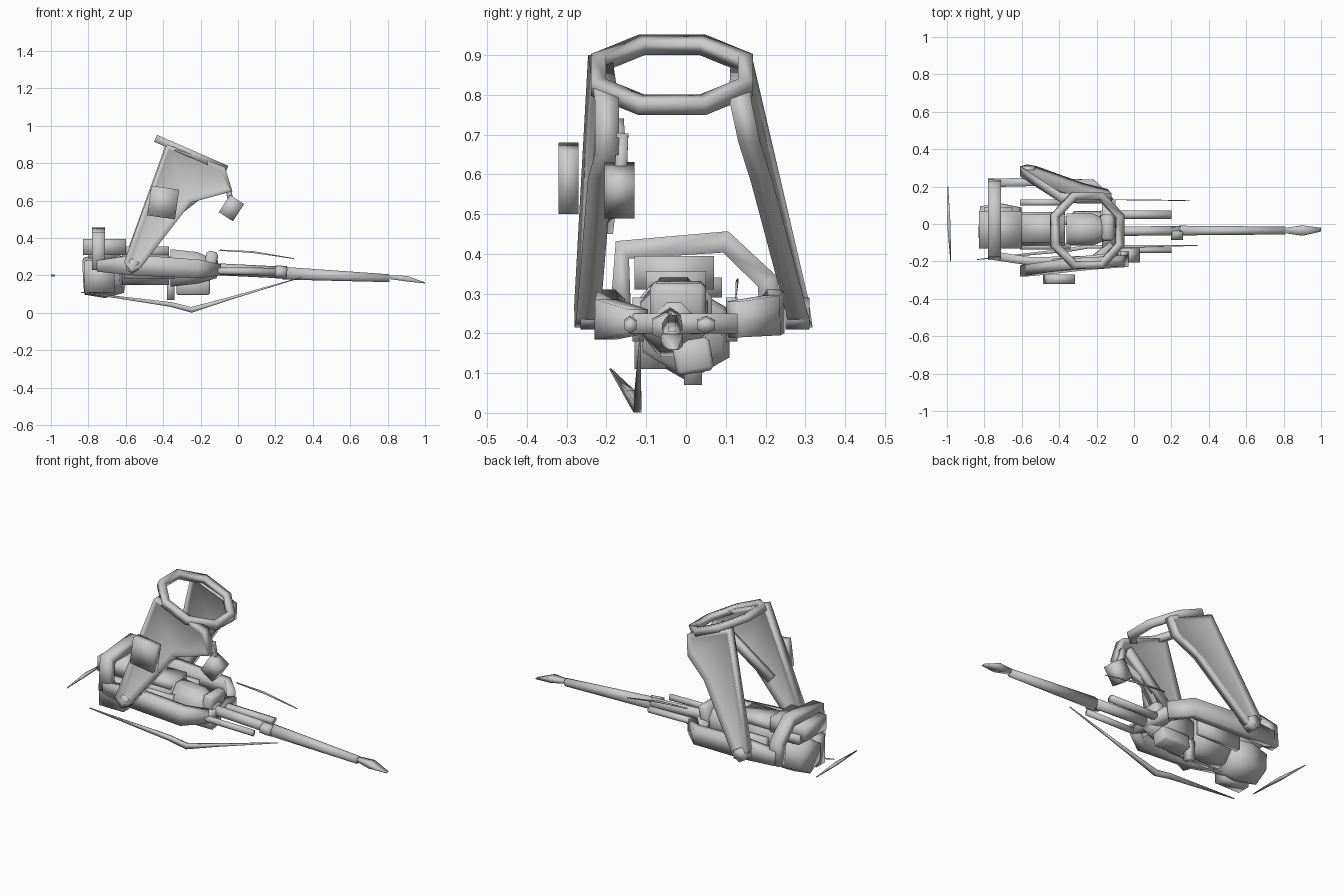
import bpy, bmesh, math
from mathutils import Vector, Matrix

if "Cube" in bpy.data.objects:
    bpy.data.objects.remove(bpy.data.objects["Cube"])


def finish(name, bm):
    bmesh.ops.recalc_face_normals(bm, faces=bm.faces)
    me = bpy.data.meshes.new(name)
    bm.to_mesh(me)
    bm.free()
    ob = bpy.data.objects.new(name, me)
    bpy.context.collection.objects.link(ob)
    me.shade_smooth()
    return ob


def box(name, lo, hi, rot=(0, 0, 0), bevel=0.0):
    lo, hi = Vector(lo), Vector(hi)
    bm = bmesh.new()
    bmesh.ops.create_cube(bm, size=1)
    bmesh.ops.scale(bm, vec=hi - lo, verts=bm.verts)
    if bevel:
        bmesh.ops.bevel(bm, geom=bm.edges[:], offset=bevel, segments=1, affect='EDGES')
    ob = finish(name, bm)
    ob.location = (lo + hi) / 2
    ob.rotation_euler = [math.radians(a) for a in rot]
    return ob


def sweep(name, pts, sizes, hint=(0, 0, 1), sides=4, closed=False):
    """Section swept along points; sizes are (across, along hint) per point."""
    pts = [Vector(p) for p in pts]
    n = len(pts)
    if isinstance(sizes, tuple):
        sizes = [sizes] * n
    bm = bmesh.new()
    rings = []
    k = 1 / math.cos(math.pi / sides)
    for i, p in enumerate(pts):
        a = pts[i - 1] if (closed or i) else p
        b = pts[(i + 1) % n] if (closed or i < n - 1) else p
        t = (b - a).normalized()
        s = t.cross(Vector(hint)).normalized()
        u = s.cross(t)
        w, h = sizes[i]
        rings.append([bm.verts.new(p + s * w / 2 * k * math.cos(2 * math.pi * (j + .5) / sides)
                                   + u * h / 2 * k * math.sin(2 * math.pi * (j + .5) / sides))
                      for j in range(sides)])
    for i in range(n if closed else n - 1):
        r, q = rings[i], rings[(i + 1) % n]
        for j in range(sides):
            bm.faces.new((r[j], r[(j + 1) % sides], q[(j + 1) % sides], q[j]))
    if not closed:
        bm.faces.new(rings[0])
        bm.faces.new(rings[-1])
    return finish(name, bm)


def arm(name, profile, side, y0, lean, toe, thick):
    """Support arm leaning and toeing inward, with a recessed panel on both faces."""
    bm = bmesh.new()
    loops = []
    for d in (-.5, .5):
        loops.append([bm.verts.new((x, side * (y0 - lean * (z - .22) - toe * (x + .57) + d * thick), z))
                      for x, z in profile])
    caps = [bm.faces.new(l) for l in loops]
    n = len(profile)
    for i in range(n):
        j = (i + 1) % n
        bm.faces.new((loops[0][i], loops[0][j], loops[1][j], loops[1][i]))
    bmesh.ops.recalc_face_normals(bm, faces=bm.faces)
    bmesh.ops.inset_individual(bm, faces=caps, thickness=0.03, depth=-0.015)
    return finish(name, bm)


# Barrel, sleeve and muzzle
sweep("barrel", [(.24, -.035, .212), (.81, -.035, .185)], [(.052, .068), (.042, .042)], sides=8)
sweep("barrel_sleeve", [(-.15, -.04, .235), (.25, -.035, .215)], (.05, .055), sides=6)
sweep("muzzle", [(.815, -.035, .19), (.90, -.035, .183), (1, -.03, .16)],
      [(.03, .02), (.055, .03), (.02, .005)])
for y, w in ((.05, .045), (-.14, .03)):
    sweep("recoil_rod", [(-.18, y, .225), (.2, y, .22)], (w, .035), sides=6)
sweep("sleeve_collar", [(.2, -.05, .22), (.26, -.05, .215)], (.07, .06), sides=6)

# Breech and receiver
sweep("breech_rear", [(-.62, -.025, .25), (-.37, -.025, .25)], (.18, .2), sides=8)
sweep("breech_front", [(-.36, -.03, .24), (-.22, -.03, .24), (-.11, -.03, .23)],
      [(.17, .2), (.17, .17), (.08, .09)], sides=8)
for y in (-.12, .115):
    box("breech_side_plate", (-.61, y - .015, .18), (-.34, y + .015, .29))
box("breech_top_cover", (-.6, -.1, .3), (-.37, .05, .355))
box("trunnion_bracket", (-.18, -.09, .2), (-.115, .05, .33), (0, 12, 0), .015)
box("lower_sight_box", (-.33, -.03, .1), (-.15, .065, .185), (10, 0, 0), .01)
box("lower_post", (-.38, -.005, .07), (-.34, .04, .2))
box("cross_bar", (-.17, -.15, .2), (-.1, .13, .25))

# Rear housing
sweep("rear_housing", [(-.825, .01, .195), (-.72, .005, .2), (-.62, -.01, .21)],
      [(.17, .17), (.21, .21), (.2, .18)], sides=6)
box("rear_top_box", (-.83, -.13, .31), (-.6, .07, .395))
box("rear_top_lid", (-.8, -.09, .29), (-.65, .09, .34))
box("side_pack", (-.82, -.13, .11), (-.66, -.05, .28))

# Rear hoop and side rails
sweep("rear_hoop", [(-.745, y, z) for y, z in
                    ((-.165, .23), (-.16, .41), (.1, .43), (.205, .33), (.215, .21))],
      (.055, .07), hint=(1, 0, 0))
sweep("left_rail", [(-.75, .22, .25), (-.55, .225, .255), (-.22, .215, .245), (-.13, .12, .235)],
      [(.045, .08), (.045, .11), (.045, .1), (.05, .09)])
sweep("right_rail", [(-.75, -.17, .25), (-.55, -.2, .255), (-.22, -.2, .235), (-.11, -.12, .23)],
      [(.045, .06), (.045, .11), (.06, .1), (.06, .06)])

# Support arms, pivots and brace
arm("right_arm", [(-.61, .27), (-.57, .215), (-.52, .24), (-.25, .59), (-.03, .65),
                  (-.07, .78), (-.38, .9)], -1, .25, .03, .07, .06)
arm("left_arm", [(-.61, .28), (-.57, .215), (-.52, .24), (-.27, .58), (-.14, .68),
                 (-.12, .79), (-.39, .89)], 1, .29, .2, .09, .055)
for y in (-.235, .28):
    sweep("arm_pivot", [(-.565, y - .03, .25), (-.565, y + .03, .25)], (.07, .07), sides=6)
sweep("arm_brace", [(-.42, -.2, .47), (-.1, -.17, .72)], (.03, .05))

# Octagonal mounting ring, tilted forward
tilt = Matrix.Rotation(math.radians(23.5), 3, 'Y')
ring = [Vector((-.25, -.035, .85)) + tilt @ Vector((.205 * math.cos(a), .2 * math.sin(a), 0))
        for a in [math.pi * (i + .5) / 4 for i in range(8)]]
sweep("mount_ring", ring, (.04, .04), hint=tilt @ Vector((0, 0, 1)), closed=True)

# Control boxes
box("control_box", (-.475, -.32, .51), (-.325, -.27, .67), (0, 8, 0))
box("hanging_box", (-.08, -.205, .505), (.01, -.13, .615), (0, 33, 0))
sweep("hanging_box_stem", [(-.06, -.16, .7), (-.035, -.165, .58)], (.03, .03), hint=(0, 1, 0))

# Thin straps below, behind and above
sweep("lower_strap", [(-.84, -.19, .11), (-.36, -.14, .045), (-.25, -.122, .016), (-.05, -.12, .075),
                      (.34, -.115, .19)],
      [(.004, .004), (.02, .025), (.02, .03), (.014, .016), (.004, .004)])
sweep("rear_strap", [(-.995, .2, .195), (-.99, 0, .2), (-.98, -.2, .195)],
      [(.004, .004), (.018, .012), (.004, .004)])
sweep("upper_strap", [(-.1, .13, .335), (.08, .128, .325), (.3, .125, .29)],
      [(.004, .006), (.006, .01), (.003, .004)])
